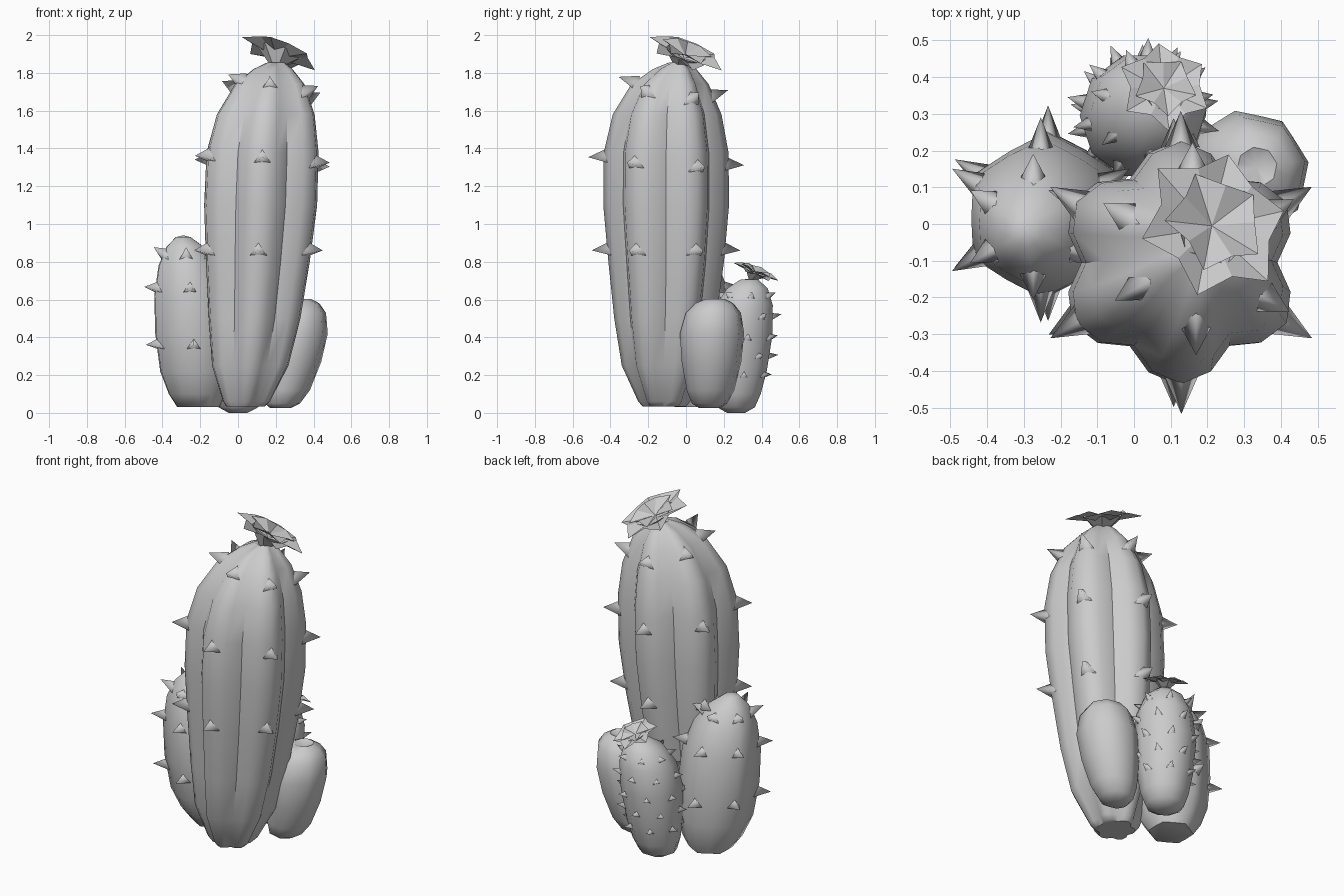
import bpy, bmesh, math
from mathutils import Vector

cube = bpy.data.objects.get("Cube")
if cube:
    bpy.data.objects.remove(cube, do_unlink=True)

GREY = (0.6, 0.6, 0.6, 1)
mat = bpy.data.materials.new("plain grey")
mat.use_nodes = True
mat.diffuse_color = GREY
mat.node_tree.nodes["Principled BSDF"].inputs["Base Color"].default_value = GREY


def finish(bm, name, smooth):
    bmesh.ops.recalc_face_normals(bm, faces=bm.faces)
    mesh = bpy.data.meshes.new(name)
    bm.to_mesh(mesh)
    bm.free()
    mesh.materials.append(mat)
    obj = bpy.data.objects.new(name, mesh)
    bpy.context.collection.objects.link(obj)
    bpy.ops.object.select_all(action='DESELECT')
    obj.select_set(True)
    bpy.context.view_layer.objects.active = obj
    bpy.ops.object.shade_smooth_by_angle(angle=math.radians(smooth))
    return obj


def polar(angle, r=1.0):
    return Vector((math.cos(angle) * r, math.sin(angle) * r, 0))


def body(name, stations, ribs, start, pattern, dip, smooth):
    """Leaning ribbed stem; stations are (z, centre x, centre y, rib radius)."""
    bm = bmesh.new()
    sides = ribs * len(pattern)
    rings = []
    for z, cx, cy, r in stations:
        rings.append([bm.verts.new(Vector((cx, cy, z)) +
                      polar(start + math.tau * i / sides, r * pattern[i % len(pattern)]))
                      for i in range(sides)])
    for low, high in zip(rings, rings[1:]):
        for i in range(sides):
            j = (i + 1) % sides
            bm.faces.new((low[i], low[j], high[j], high[i]))
    bm.faces.new(rings[0][::-1])
    z, cx, cy, r = stations[-1]
    tip = bm.verts.new((cx, cy, z + dip))
    for i in range(sides):
        bm.faces.new((rings[-1][i], rings[-1][(i + 1) % sides], tip))
    return finish(bm, name, smooth)


def sample(stations, z):
    for a, b in zip(stations, stations[1:]):
        if a[0] <= z <= b[0]:
            return Vector(a).lerp(Vector(b), (z - a[0]) / (b[0] - a[0]))
    return Vector(stations[-1])


def spines(name, stations, spots, width, length):
    """Three-sided thorns standing on a stem; spots are (angle, z, upward tilt)."""
    bm = bmesh.new()
    for angle, z, tilt in spots:
        _, cx, cy, r = sample(stations, z)
        out = (polar(angle) + Vector((0, 0, tilt))).normalized()
        foot = Vector((cx, cy, z)) + polar(angle, r) - out * 0.02
        side = polar(angle + math.pi / 2)
        up = out.cross(side)
        base = [bm.verts.new(foot + (side * math.cos(t) + up * math.sin(t)) * width)
                for t in (math.tau * k / 3 + math.pi / 2 for k in range(3))]
        tip = bm.verts.new(foot + out * (length + 0.02))
        for k in range(3):
            bm.faces.new((base[k], base[(k + 1) % 3], tip))
    return finish(bm, name, 130)


def flower(name, foot, centre, normal, radius, spin):
    """Two layers of kite petals on a short flared calyx."""
    bm = bmesh.new()
    rot = Vector((0, 0, 1)).rotation_difference(Vector(normal).normalized())
    mid = Vector(centre)

    def point(angle, r, h):
        return bm.verts.new(mid + rot @ (polar(angle, r * radius) + Vector((0, 0, h * radius))))

    for count, size, lift, turn in ((6, 1.0, 0, 0), (5, 0.68, 0.08, 0.4)):
        step = math.tau / count
        heart = point(0, 0, lift - 0.15)
        notch = [point(spin + turn + step * (k - 0.5), size * 0.74, lift + 0.06)
                 for k in range(count)]
        for k in range(count):
            end = point(spin + turn + step * k, size, lift - 0.03)
            bm.faces.new((heart, notch[k], end))
            bm.faces.new((heart, end, notch[(k + 1) % count]))
    # calyx
    ring = [point(spin + math.tau * (k - 0.5) / 6, 0.55, -0.01) for k in range(6)]
    low = [bm.verts.new(Vector(foot) + polar(math.tau * k / 6, radius * 0.1)) for k in range(6)]
    for k in range(6):
        j = (k + 1) % 6
        bm.faces.new((low[k], low[j], ring[j], ring[k]))
    return finish(bm, name, 20)


START = math.radians(30)
SIX = [START + math.tau * k / 6 for k in range(6)]

# Tall main stem with six deep ribs
tall = [(0.035, 0.04, -0.115, 0.115), (0.06, 0.045, -0.115, 0.138), (0.25, 0.065, -0.115, 0.225),
        (0.5, 0.088, -0.11, 0.27), (0.8, 0.105, -0.105, 0.306), (1.1, 0.12, -0.105, 0.333),
        (1.38, 0.13, -0.105, 0.33), (1.58, 0.147, -0.1, 0.288), (1.74, 0.168, -0.085, 0.205),
        (1.82, 0.185, -0.06, 0.115), (1.855, 0.2, -0.04, 0.05)]
body("tall_stem", tall, 6, START, (1, 0.93, 0.79, 0.93), -0.02, 47)
thorns = []
for a in SIX:
    lean = math.cos(a - math.pi / 4)
    thorns += [(a, 0.86, 0), (a, 1.33 - 0.03 * lean, 0.03), (a, 1.71 - 0.05 * lean, 0.45)]
spines("tall_stem_spines", tall, thorns, 0.052, 0.082)
flower("tall_stem_flower", (0.2, -0.04, 1.83), (0.217, 0.0, 1.907), (0.38, 0.38, 1), 0.215, 0.25)

# Medium stem on the right
medium = [(0.03, -0.21, 0.065, 0.125), (0.1, -0.215, 0.055, 0.17), (0.22, -0.225, 0.04, 0.21),
          (0.42, -0.238, 0.025, 0.225), (0.62, -0.25, 0.015, 0.217), (0.78, -0.266, 0.0, 0.174),
          (0.88, -0.28, -0.012, 0.11), (0.93, -0.29, -0.02, 0.045)]
body("medium_stem", medium, 6, START, (1, 0.89), 0.01, 55)
spines("medium_stem_spines", medium,
       [(a, z, t) for a in SIX for z, t in ((0.36, 0), (0.66, 0.1), (0.84, 0.6))], 0.042, 0.073)

# Short plain stem on the left
short = [(0.025, 0.225, 0.125, 0.055), (0.05, 0.235, 0.125, 0.095), (0.12, 0.255, 0.13, 0.128),
         (0.27, 0.283, 0.135, 0.16), (0.42, 0.305, 0.138, 0.173), (0.53, 0.32, 0.145, 0.148),
         (0.58, 0.33, 0.15, 0.102), (0.602, 0.335, 0.155, 0.055)]
body("short_stem", short, 8, math.radians(10), (1, 0.93), -0.025, 50)

# Spiny back stem
back = [(0, 0.0, 0.265, 0.05), (0.03, 0.002, 0.265, 0.105), (0.1, 0.008, 0.27, 0.132),
        (0.22, 0.015, 0.28, 0.155), (0.42, 0.024, 0.295, 0.172), (0.57, 0.04, 0.31, 0.157),
        (0.66, 0.055, 0.325, 0.113), (0.705, 0.065, 0.335, 0.05)]
body("back_stem", back, 10, 0, (1,), 0.005, 50)
spots = []
for row, z in enumerate((0.2, 0.3, 0.4, 0.51, 0.62)):
    for k in range(7):
        spots.append((math.tau * (k + 0.5 * (row % 2)) / 7 + 0.2, z, 0.1 + 0.08 * row))
spines("back_stem_spines", back, spots, 0.028, 0.042)
flower("back_stem_flower", (0.068, 0.345, 0.7), (0.083, 0.373, 0.75), (0.2, 0.42, 1), 0.13, 0.6)
